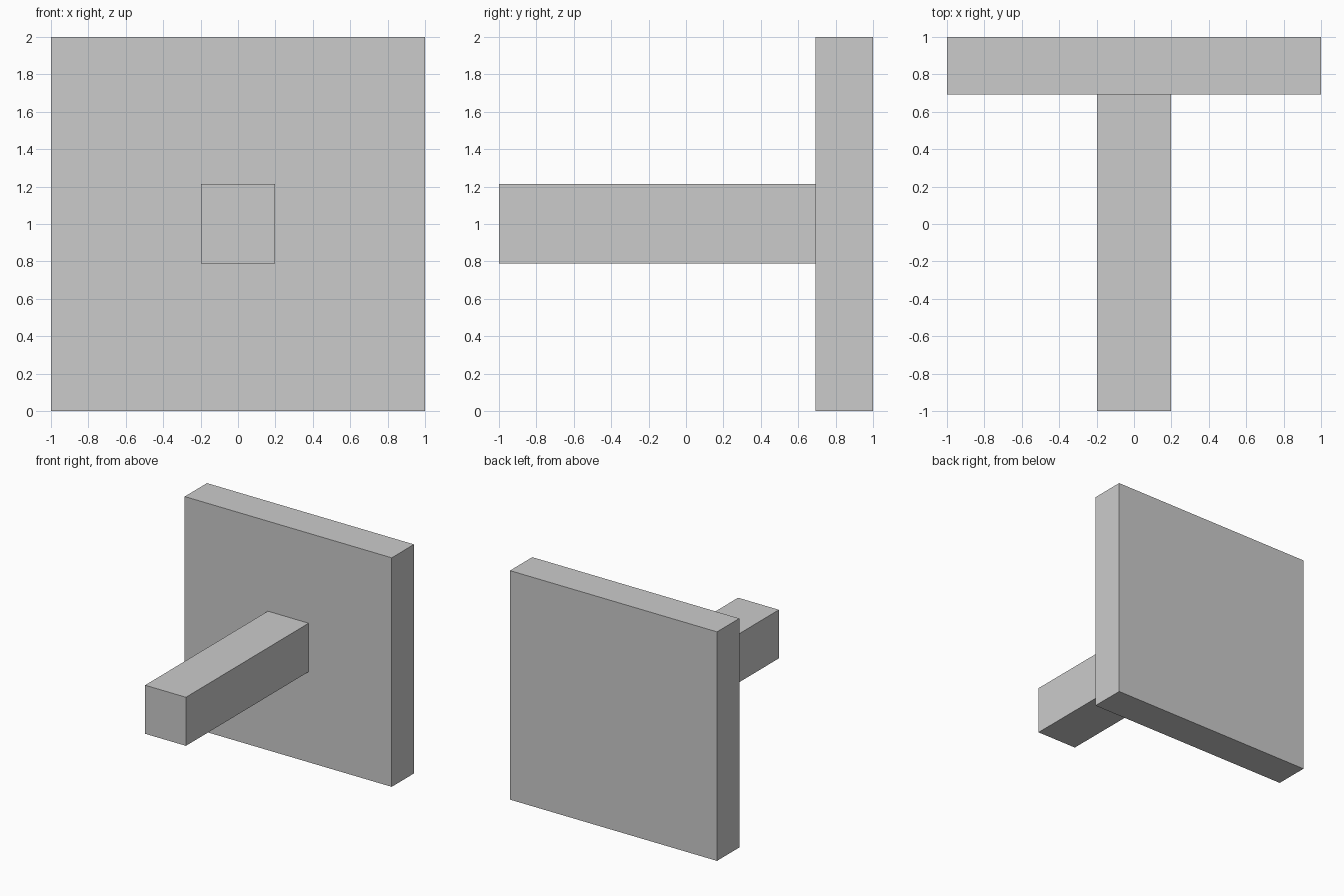
import bpy

if "Cube" in bpy.data.objects:
    bpy.data.objects.remove(bpy.data.objects["Cube"])


def box(name, lo, hi):
    """Add a box spanning the corners lo and hi."""
    centre = [(a + b) / 2 for a, b in zip(lo, hi)]
    bpy.ops.mesh.primitive_cube_add(size=1, location=centre)
    obj = bpy.context.object
    obj.name = name
    obj.scale = [b - a for a, b in zip(lo, hi)]
    bpy.ops.object.transform_apply(location=False, rotation=False, scale=True)
    return obj


PLATE_FRONT = 0.693

# Square plate standing at the back
box("back_plate", (-1, PLATE_FRONT, 0), (1, 1, 2))

# Bar projecting forward from the middle of the plate
box("projecting_bar", (-0.197, -1, 0.79), (0.197, PLATE_FRONT, 1.214))
